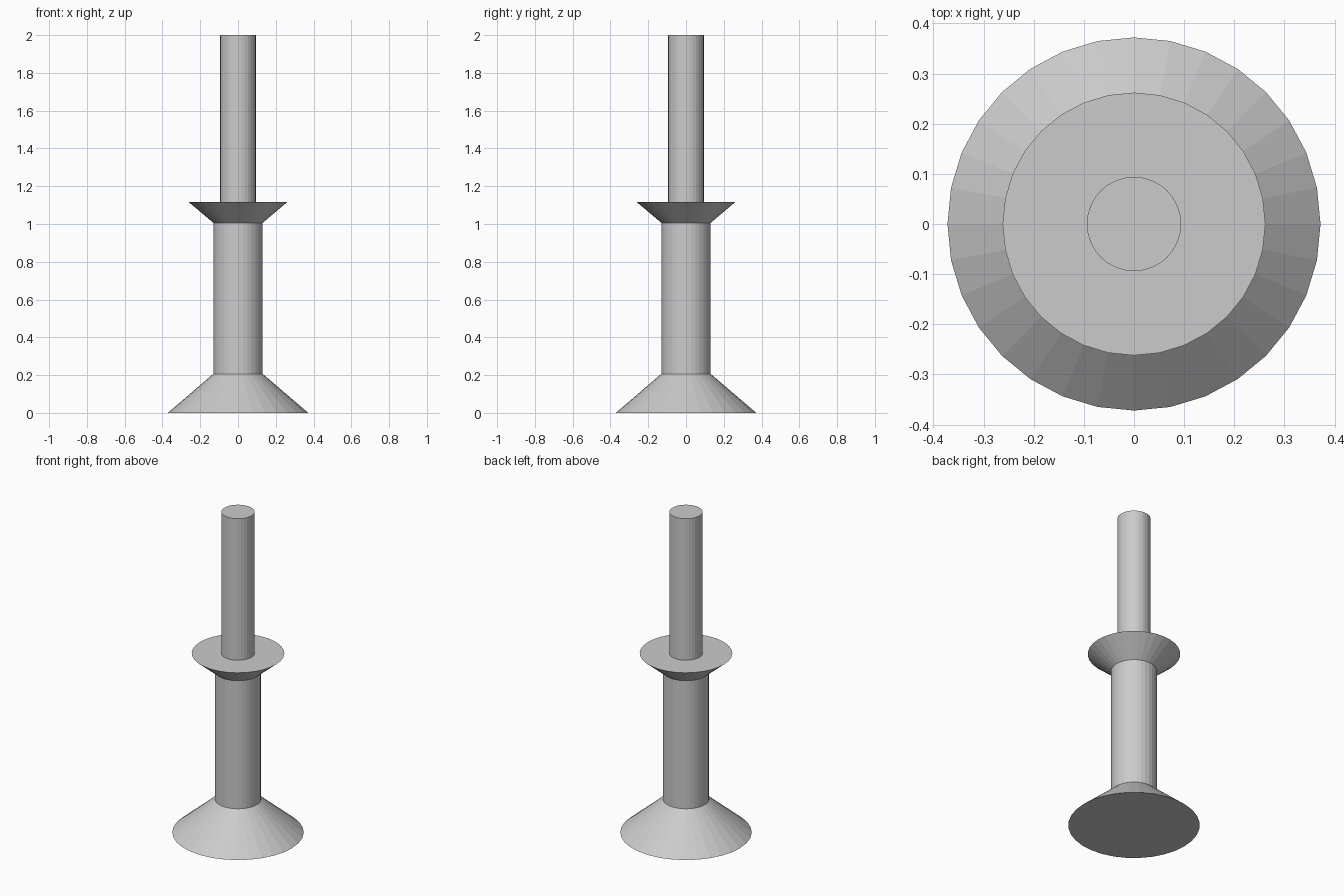
import bpy
from math import cos, sin, tau

if "Cube" in bpy.data.objects:
    bpy.data.objects.remove(bpy.data.objects["Cube"])

SIDES = 32


def lathe(name, profile):
    """Spin (radius, z) points around z; a radius of 0 ends the profile in a flat cap."""
    verts, faces, rings = [], [], []
    for r, z in profile:
        if r == 0:
            rings.append(None)
            continue
        rings.append(len(verts))
        verts += [(r * cos(tau * i / SIDES), r * sin(tau * i / SIDES), z)
                  for i in range(SIDES)]
    for a, b in zip(rings, rings[1:]):
        if a is None:      # bottom cap
            faces.append([b + i for i in reversed(range(SIDES))])
        elif b is None:    # top cap
            faces.append([a + i for i in range(SIDES)])
        else:
            for i in range(SIDES):
                j = (i + 1) % SIDES
                faces.append([a + i, a + j, b + j, b + i])
    mesh = bpy.data.meshes.new(name)
    mesh.from_pydata(verts, [], faces)
    obj = bpy.data.objects.new(name, mesh)
    bpy.context.collection.objects.link(obj)
    return obj


BASE_R, STEM_R, COLLAR_R, ROD_R = 0.372, 0.13, 0.262, 0.094
BASE_TOP, COLLAR_LOW, COLLAR_TOP, TOP = 0.207, 1.006, 1.117, 2.0

# Flared foot with closed underside
lathe("flared_base", [(0, 0), (BASE_R, 0), (STEM_R, BASE_TOP)])
# Thick lower stem
lathe("lower_stem", [(STEM_R, BASE_TOP), (STEM_R, COLLAR_LOW)])
# Collar opening upward, flat on top around the rod
lathe("collar", [(STEM_R, COLLAR_LOW), (COLLAR_R, COLLAR_TOP), (ROD_R, COLLAR_TOP)])
# Thin upper rod with closed top
lathe("upper_rod", [(ROD_R, COLLAR_TOP), (ROD_R, TOP), (0, TOP)])
